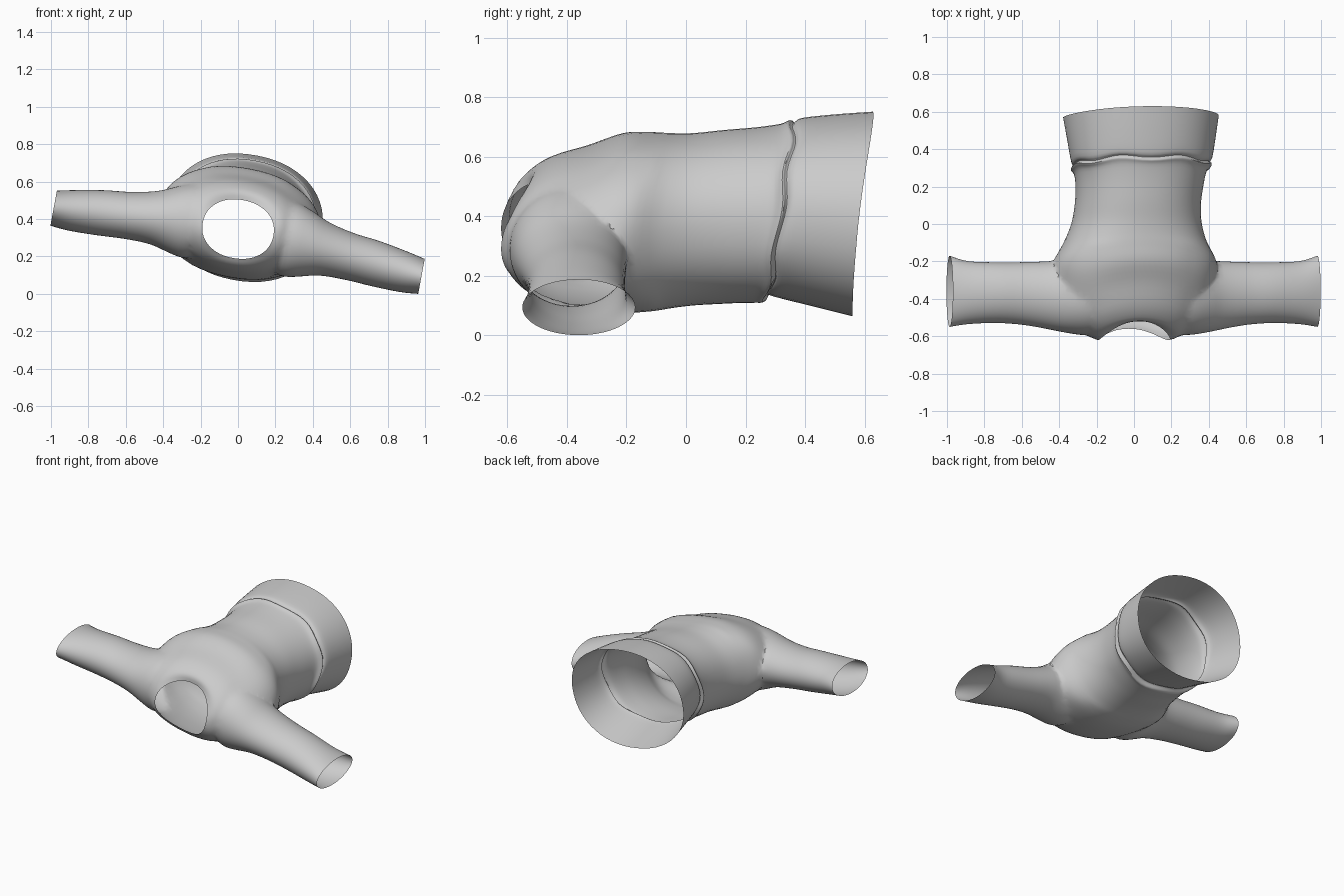
import bpy, bmesh
from math import sin, cos, pi, radians
from mathutils import Matrix, Vector

if "Cube" in bpy.data.objects:
    bpy.data.objects.remove(bpy.data.objects["Cube"])

N = 56        # points around each ring
SUB = 4       # interpolation steps between stations


def spow(v, e):
    return (abs(v) ** e) * (1 if v >= 0 else -1)


def smooth_stations(st):
    """Catmull-Rom interpolation of the station table."""
    out = []
    for i in range(len(st) - 1):
        p0, p1, p2, p3 = st[max(i - 1, 0)], st[i], st[i + 1], st[min(i + 2, len(st) - 1)]
        for k in range(SUB):
            t = k / SUB
            out.append([0.5 * (2 * b + (c - a) * t + (2 * a - 5 * b + 4 * c - d) * t * t
                               + (3 * b - a - 3 * c + d) * t ** 3)
                        for a, b, c, d in zip(p0, p1, p2, p3)])
    out.append(list(st[-1]))
    return out


def loft(name, rings):
    bm = bmesh.new()
    vr = [[bm.verts.new(p) for p in r] for r in rings]
    for a, b in zip(vr, vr[1:]):
        for i in range(N):
            j = (i + 1) % N
            bm.faces.new((a[i], a[j], b[j], b[i]))
    bm.faces.new(vr[0])
    bm.faces.new(vr[-1])
    bmesh.ops.recalc_face_normals(bm, faces=bm.faces)
    me = bpy.data.meshes.new(name)
    bm.to_mesh(me)
    bm.free()
    ob = bpy.data.objects.new(name, me)
    bpy.context.collection.objects.link(ob)
    return ob


# Torso stations: y, centre x, half width, z low, z high, slant, bow, crease wave
torso = [
    (-.620, -.01, .192, .193, .507, .02, .08, 0),
    (-.600, -.01, .250, .158, .555, .01, .08, 0),
    (-.545, -.01, .325, .125, .602, .01, .10, 0),
    (-.440, -.01, .390, .097, .637, 0, .13, 0),
    (-.300, -.01, .435, .088, .675, 0, .10, 0),
    (-.200, -.01, .440, .093, .678, 0, .09, 0),
    (-.100, -.01, .385, .102, .677, 0, .06, 0),
    (.000, -.005, .350, .11, .680, 0, .03, 0),
    (.100, .00, .338, .115, .692, .01, .02, 0),
    (.200, .008, .342, .12, .703, .03, .01, 0),
    (.275, .012, .355, .122, .715, .045, 0, .004),
    (.305, .015, .378, .126, .727, .045, 0, .008),
    (.320, .015, .360, .150, .718, .045, 0, .008),
    (.345, .015, .378, .143, .734, .045, 0, .005),
    (.450, .015, .397, .113, .746, .04, .01, 0),
    (.575, .015, .417, .078, .755, .035, .02, 0),
]
rings = []
for y, cx, hw, lo, hi, sl, bow, wv in smooth_stations(torso):
    r = []
    for i in range(N):
        a = 2 * pi * i / N
        c, s = spow(cos(a), .93), spow(sin(a), .93)
        r.append((cx + hw * c,
                  y + sl * sin(a) + bow * sin(a) ** 2 + wv * sin(7 * a),
                  (lo + hi) / 2 + (hi - lo) / 2 * s))
    rings.append(r)
shirt = loft("shirt", rings)

# Sleeve stations: x, centre y, half depth, centre z, half height
sleeve = [
    (.12, -.38, .12, .35, .12),
    (.25, -.395, .195, .345, .20),
    (.36, -.39, .195, .34, .18),
    (.46, -.382, .184, .33, .145),
    (.60, -.372, .168, .315, .127),
    (.75, -.367, .162, .302, .122),
    (.90, -.367, .168, .287, .110),
    (1.0, -.36, .19, .28, .095),
]
helpers = []
for side in (-1, 1):
    rings = [[(side * x, cy + hy * cos(2 * pi * i / N), cz + hz * sin(2 * pi * i / N))
              for i in range(N)] for x, cy, hy, cz, hz in smooth_stations(sleeve)]
    h = loft("sleeve_helper", rings)
    h.hide_render = True
    m = shirt.modifiers.new("join_sleeve", 'BOOLEAN')
    m.operation, m.solver, m.object = 'UNION', 'EXACT', h
    helpers.append(h)

dg = bpy.context.evaluated_depsgraph_get()
me = bpy.data.meshes.new_from_object(shirt.evaluated_get(dg))
shirt.modifiers.clear()
shirt.data = me
for h in helpers:
    bpy.data.objects.remove(h)

# Open neck, hem and cuffs, soften the shoulder joins, roll the whole garment
bm = bmesh.new()
bm.from_mesh(me)
caps = [f for f in bm.faces if len(f.verts) > 30]
bmesh.ops.delete(bm, geom=caps, context='FACES')
bmesh.ops.remove_doubles(bm, verts=bm.verts, dist=.002)
joins = [v for v in bm.verts if .22 < abs(v.co.x) < .56 and v.co.y < -.12 and not v.is_boundary]
for _ in range(4):
    bmesh.ops.smooth_vert(bm, verts=joins, factor=.5, use_axis_x=True, use_axis_y=True, use_axis_z=True)
bmesh.ops.rotate(bm, verts=bm.verts, cent=Vector((0, 0, .37)), matrix=Matrix.Rotation(radians(10.5), 3, 'Y'))
bmesh.ops.translate(bm, verts=bm.verts, vec=(.014, 0, 0))
low = min(v.co.z for v in bm.verts)
bmesh.ops.translate(bm, verts=bm.verts, vec=(0, 0, -low))
bm.to_mesh(me)
bm.free()

bpy.context.view_layer.objects.active = shirt
shirt.select_set(True)
bpy.ops.object.shade_smooth_by_angle(angle=radians(40))
